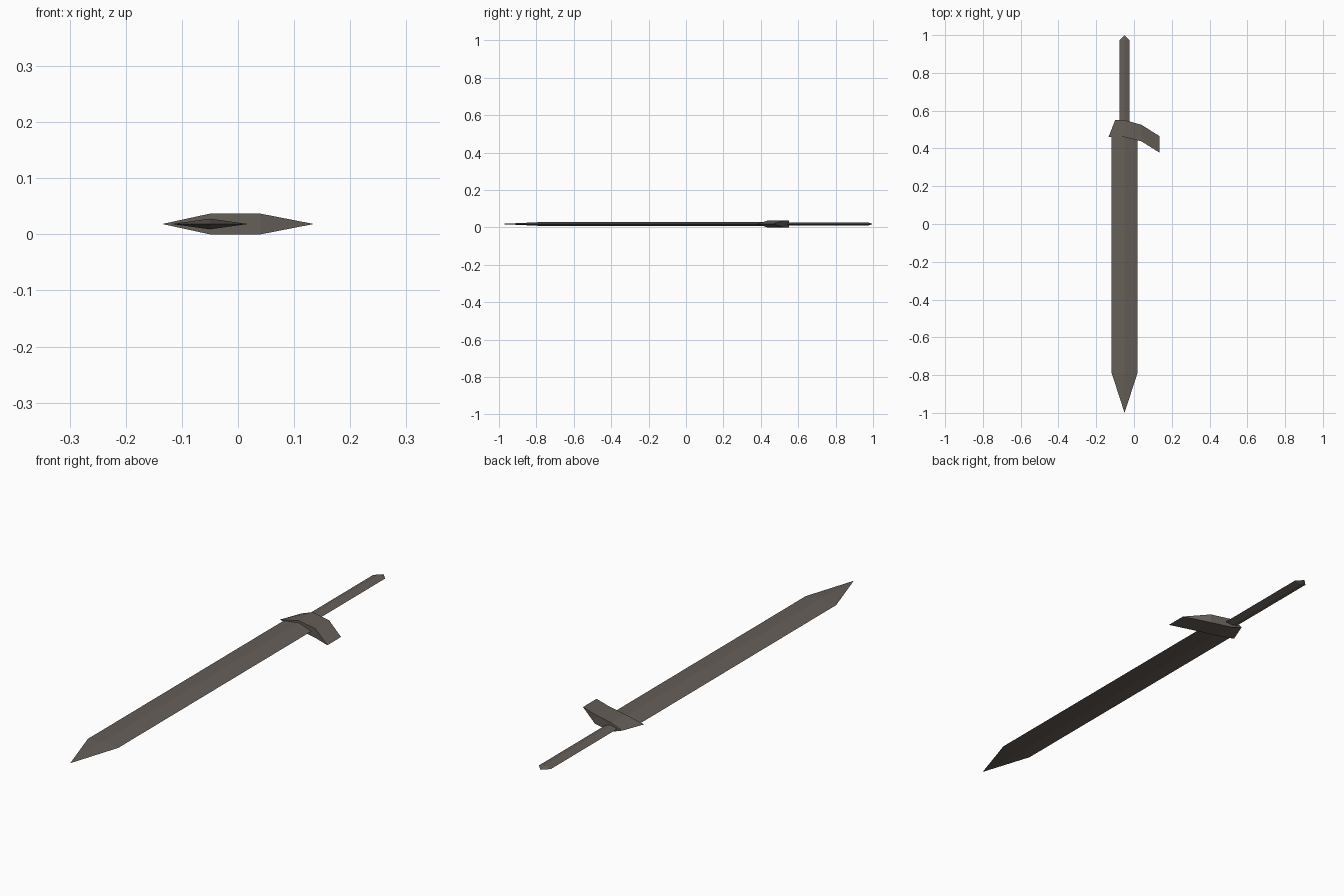
import bpy, bmesh

if "Cube" in bpy.data.objects:
    bpy.data.objects.remove(bpy.data.objects["Cube"])

MID = 0.0185   # mid-plane height of the flat-lying sword
AXIS = -0.05   # x of the blade and handle axis

mat = bpy.data.materials.new("dark_brown_grey")
mat.diffuse_color = (0.13, 0.112, 0.097, 1)
mat.use_nodes = True
mat.node_tree.nodes["Principled BSDF"].inputs["Base Color"].default_value = mat.diffuse_color


def loft(name, rings):
    """Join equal four-point rings into a closed, flat-shaded solid."""
    bm = bmesh.new()
    vs = [[bm.verts.new(p) for p in r] for r in rings]
    for a, b in zip(vs, vs[1:]):
        for i in range(4):
            j = (i + 1) % 4
            bm.faces.new((a[i], a[j], b[j], b[i]))
    bm.faces.new(vs[0])
    bm.faces.new(vs[-1])
    bmesh.ops.remove_doubles(bm, verts=bm.verts, dist=0.0001)
    bmesh.ops.recalc_face_normals(bm, faces=bm.faces)
    me = bpy.data.meshes.new(name)
    bm.to_mesh(me)
    bm.free()
    me.materials.append(mat)
    ob = bpy.data.objects.new(name, me)
    bpy.context.collection.objects.link(ob)
    return ob


def diamond(y, w, h):
    """Diamond cross-section across the sword axis."""
    return [(AXIS - w, y, MID), (AXIS, y, MID + h),
            (AXIS + w, y, MID), (AXIS, y, MID - h)]


def slab(front, back, h):
    """Upright rectangle between a front and a back point."""
    return [(*front, MID - h), (*front, MID + h),
            (*back, MID + h), (*back, MID - h)]


# Blade: long diamond section running to a point
loft("blade", [diamond(0.5, 0.068, 0.0095), diamond(-0.79, 0.068, 0.0095),
               diamond(-1.0, 0.0, 0.0)])

# Handle: slim diamond bar with a short pointed end
loft("handle", [diamond(0.5, 0.027, 0.008), diamond(0.973, 0.027, 0.008),
                diamond(1.0, 0.0, 0.0)])

# Guard: lopsided curved bar, thick in the middle and wedge-thin at both ends
loft("guard", [slab((-0.135, 0.46), (-0.10, 0.55), 0.0),
               slab((-0.05, 0.46), (-0.05, 0.55), MID),
               slab((0.04, 0.437), (0.04, 0.525), MID),
               slab((0.135, 0.378), (0.135, 0.465), 0.0)])
